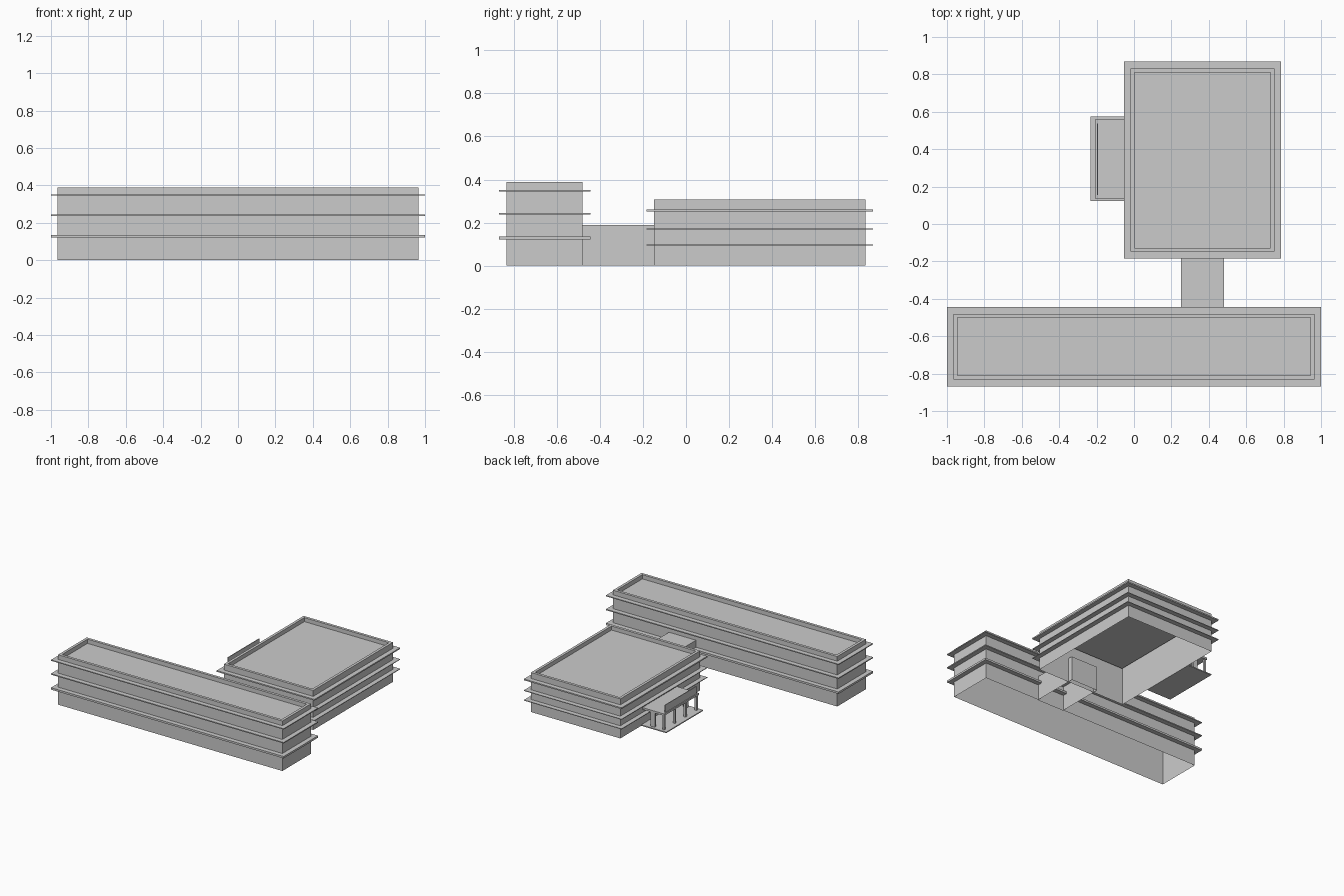
import bpy, bmesh

if "Cube" in bpy.data.objects:
    bpy.data.objects.remove(bpy.data.objects["Cube"])


def finish(name, bm):
    bmesh.ops.remove_doubles(bm, verts=bm.verts, dist=1e-6)
    bmesh.ops.recalc_face_normals(bm, faces=bm.faces)
    mesh = bpy.data.meshes.new(name)
    bm.to_mesh(mesh)
    bm.free()
    obj = bpy.data.objects.new(name, mesh)
    bpy.context.collection.objects.link(obj)
    return obj


def rect(bm, x0, x1, y0, y1, z):
    return [bm.verts.new((x, y, z)) for x, y in ((x0, y0), (x1, y0), (x1, y1), (x0, y1))]


def bridge(bm, a, b):
    for i in range(4):
        j = (i + 1) % 4
        bm.faces.new((a[i], a[j], b[j], b[i]))


def box(name, x0, x1, y0, y1, z0, z1, bottom=True):
    bm = bmesh.new()
    low, high = rect(bm, x0, x1, y0, y1, z0), rect(bm, x0, x1, y0, y1, z1)
    bridge(bm, low, high)
    bm.faces.new(high)
    if bottom:
        bm.faces.new(low[::-1])
    return finish(name, bm)


def shell(name, x0, x1, y0, y1, top, roof, t=0.021):
    """Open-bottomed walls, parapet rim and sunken roof."""
    bm = bmesh.new()
    loops = [rect(bm, x0, x1, y0, y1, 0), rect(bm, x0, x1, y0, y1, top),
             rect(bm, x0 + t, x1 - t, y0 + t, y1 - t, top),
             rect(bm, x0 + t, x1 - t, y0 + t, y1 - t, roof)]
    for a, b in zip(loops, loops[1:]):
        bridge(bm, a, b)
    bm.faces.new(loops[-1])
    return finish(name, bm)


def ledge(name, x0, x1, y0, y1, z0, z1, w=0.036):
    """Ring-shaped sunshade around the walls."""
    bm = bmesh.new()
    loops = [rect(bm, x0 - d, x1 + d, y0 - d, y1 + d, z)
             for d, z in ((w, z0), (w, z1), (0, z1), (0, z0))]
    for i in range(4):
        bridge(bm, loops[i], loops[(i + 1) % 4])
    return finish(name, bm)


# Long front wing
front = (-0.964, 0.964, -0.832, -0.48)
shell("front_wing", *front, 0.388, 0.355)
for i, (a, b) in enumerate(((0.121, 0.136), (0.237, 0.245), (0.345, 0.352))):
    ledge(f"front_ledge_{i}", *front, a, b)

# Deep rear wing
rear = (-0.018, 0.75, -0.148, 0.832)
shell("rear_wing", *rear, 0.307, 0.276)
for i, (a, b) in enumerate(((0.093, 0.098), (0.168, 0.173), (0.251, 0.261))):
    ledge(f"rear_ledge_{i}", *rear, a, b)

# Link between the wings
box("link", 0.25, 0.482, -0.485, -0.11, 0, 0.19, bottom=False)

# Entrance porch
box("porch_floor", -0.232, -0.018, 0.122, 0.575, 0, 0.008)
box("porch_roof", -0.205, -0.018, 0.135, 0.562, 0.122, 0.137)
box("porch_fascia", -0.199, -0.193, 0.155, 0.537, 0.137, 0.195)
for i, y in enumerate((0.15, 0.285, 0.415, 0.547)):
    box(f"porch_front_column_{i}", -0.201, -0.185, y - 0.008, y + 0.008, 0.008, 0.122)
for i, y in enumerate((0.15, 0.547)):
    box(f"porch_back_column_{i}", -0.12, -0.085, y - 0.008, y + 0.008, 0.008, 0.122)
